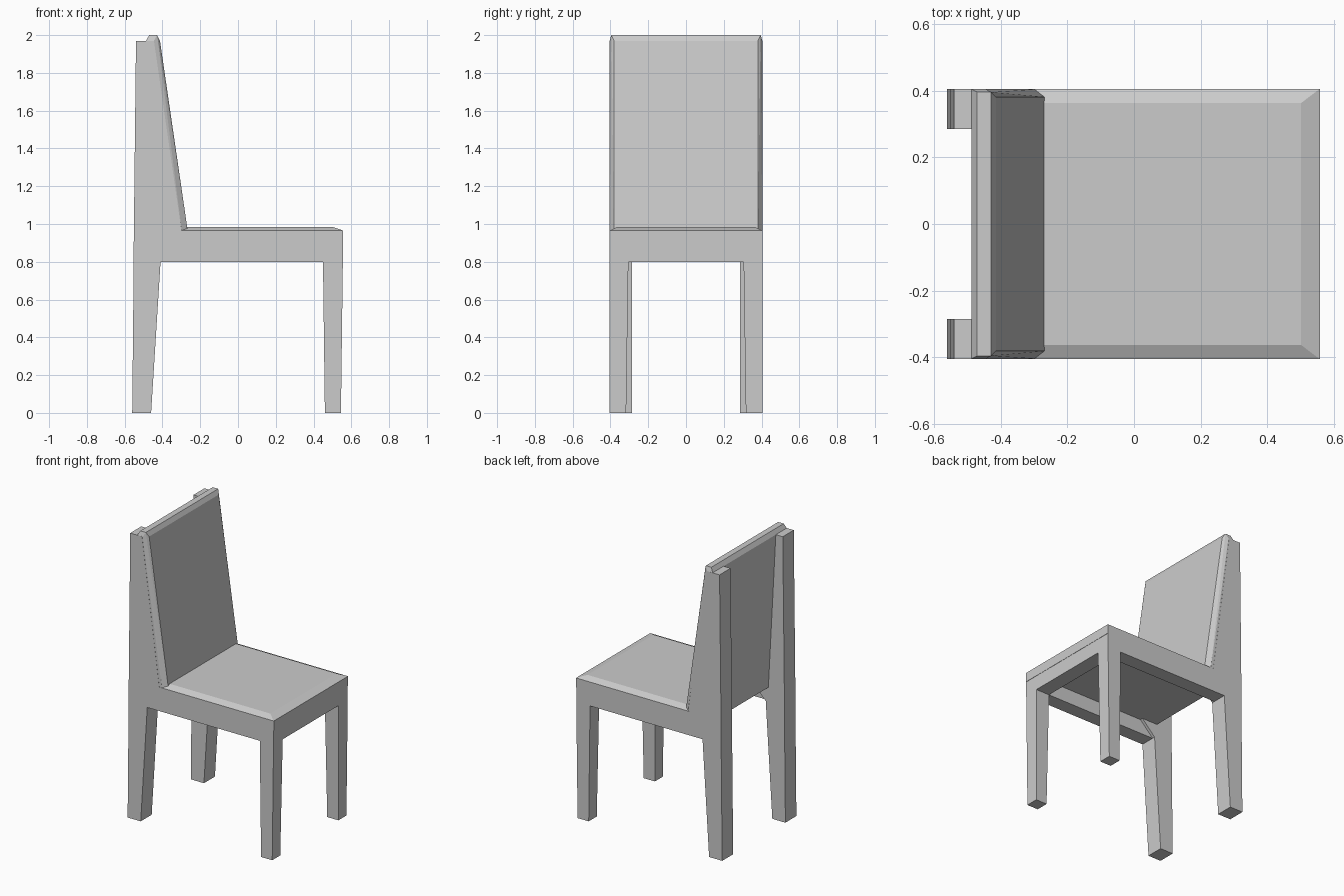
import bpy, bmesh
from math import radians

if "Cube" in bpy.data.objects:
    bpy.data.objects.remove(bpy.data.objects["Cube"])

W = 0.405  # half width of the chair


def hull(name, points, mirrored=False):
    """Convex solid around the given points, optionally mirrored across y = 0."""
    bm = bmesh.new()
    for p in points:
        bm.verts.new(p)
    bmesh.ops.convex_hull(bm, input=bm.verts[:])
    bmesh.ops.dissolve_limit(bm, angle_limit=radians(0.5),
                             verts=bm.verts[:], edges=bm.edges[:])
    bmesh.ops.recalc_face_normals(bm, faces=bm.faces[:])
    mesh = bpy.data.meshes.new(name)
    bm.to_mesh(mesh)
    bm.free()
    obj = bpy.data.objects.new(name, mesh)
    bpy.context.collection.objects.link(obj)
    if mirrored:
        mod = obj.modifiers.new("Mirror", 'MIRROR')
        mod.use_axis = (False, True, False)
    return obj


def rect(x0, x1, y0, y1, z):
    return [(x, y, z) for x in (x0, x1) for y in (y0, y1)]


def across(x, y, z):
    return [(x, -y, z), (x, y, z)]


# Front legs: slight taper towards the floor
hull("front_leg", rect(0.46, 0.545, 0.317, W, 0)
     + rect(0.45, 0.555, 0.305, W, 0.8), mirrored=True)

# Back legs, and the posts continuing up behind the backrest
hull("back_leg", rect(-0.56, -0.46, 0.285, W, 0)
     + rect(-0.552, -0.41, 0.285, W, 0.8), mirrored=True)
hull("back_post", rect(-0.552, -0.41, 0.285, W, 0.8)
     + rect(-0.552, -0.31, 0.285, W, 0.9)
     + rect(-0.54, -0.45, 0.285, W, 1.97), mirrored=True)

# Rails under the seat: two sides and the front, open at the rear
hull("side_rail", rect(-0.43, 0.555, 0.305, W, 0.8)
     + rect(-0.43, 0.555, 0.305, W, 0.9), mirrored=True)
hull("front_rail", rect(0.45, 0.555, -0.305, 0.305, 0.8)
     + rect(0.45, 0.555, -0.305, 0.305, 0.9))

# Seat with chamfered upper edges
hull("seat", rect(-0.43, 0.557, -W, W, 0.9)
     + rect(-0.43, 0.557, -W, W, 0.965)
     + rect(-0.40, 0.50, -0.362, 0.362, 0.985))

# Leaning backrest with chamfered front sides and top
B = 0.404
hull("backrest",
     across(-0.43, B, 0.9) + across(-0.487, B, 1.97)
     + across(-0.29, B, 0.9) + across(-0.445, B, 1.97)
     + across(-0.257, 0.38, 0.9) + across(-0.413, 0.38, 1.97)
     + across(-0.47, 0.395, 2.0) + across(-0.428, 0.395, 2.0))
